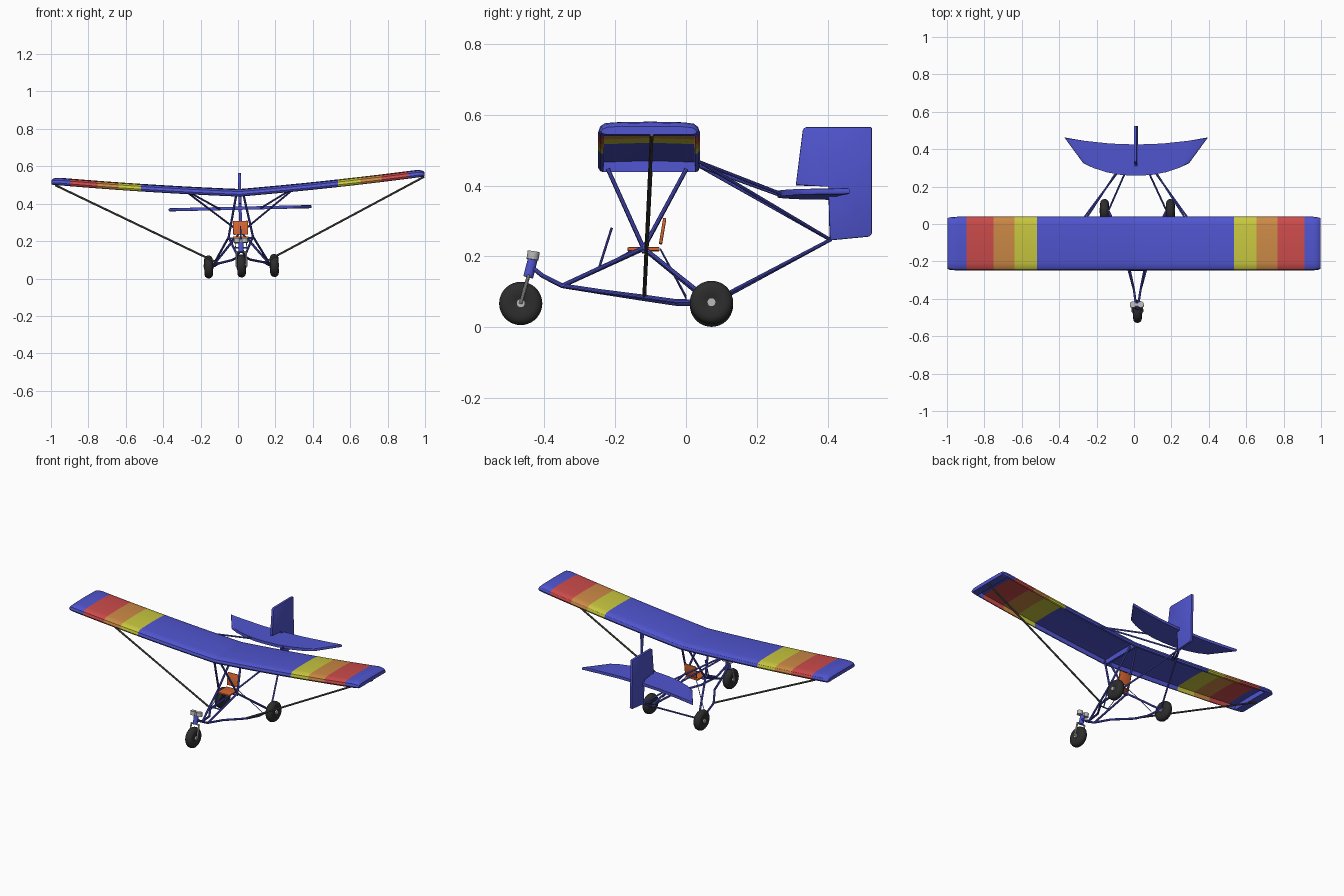
import bpy, bmesh, math
from mathutils import Matrix, Vector

if "Cube" in bpy.data.objects:
    bpy.data.objects.remove(bpy.data.objects["Cube"])

# the whole aircraft leans slightly: right wing high
LEAN = Matrix.Translation((0.02, 0, 0)) @ Matrix.Rotation(-0.0225, 4, 'Y')


def mat(name, r, g, b):
    m = bpy.data.materials.new(name)
    m.diffuse_color = (r, g, b, 1)
    m.use_nodes = True
    m.node_tree.nodes["Principled BSDF"].inputs["Base Color"].default_value = m.diffuse_color
    return m


BLUE = mat("blue", .08, .09, .62)
RED = mat("red", .60, .07, .07)
AMBER = mat("amber", .60, .25, .06)
YELLOW = mat("yellow", .58, .57, .05)
ORANGE = mat("seat_orange", .66, .13, .03)
BLACK = mat("tyre_black", .026, .026, .026)
SILVER = mat("silver", .48, .48, .48)
GREY = mat("strut_grey", .095, .095, .08)


def finish(name, bm, mats, smooth=35):
    bmesh.ops.recalc_face_normals(bm, faces=bm.faces)
    me = bpy.data.meshes.new(name)
    bm.to_mesh(me)
    bm.free()
    me.transform(LEAN)
    for m in mats:
        me.materials.append(m)
    me.shade_smooth()
    me.set_sharp_from_angle(angle=math.radians(smooth))
    ob = bpy.data.objects.new(name, me)
    bpy.context.collection.objects.link(ob)
    return ob


def loft(bm, rings, caps=True, index=None):
    vs = [[bm.verts.new(p) for p in r] for r in rings]
    n = len(vs[0])
    for i in range(len(vs) - 1):
        for j in range(n):
            k = (j + 1) % n
            f = bm.faces.new((vs[i][j], vs[i][k], vs[i + 1][k], vs[i + 1][j]))
            if index:
                f.material_index = index(f.calc_center_median())
    if caps:
        bm.faces.new(vs[0])
        bm.faces.new(vs[-1])


def tubes(name, paths, r, m, mirror=True, sides=10):
    """Round tubes along point paths, optionally mirrored in x."""
    bm = bmesh.new()
    for path in paths:
        for s in ((1, -1) if mirror else (1,)):
            pts = [Vector((s * x, y, z)) for x, y, z in path]
            for a, b in zip(pts, pts[1:]):
                d = b - a
                M = Matrix.Translation((a + b) / 2) @ d.to_track_quat('Z', 'Y').to_matrix().to_4x4()
                bmesh.ops.create_cone(bm, cap_ends=True, segments=sides, radius1=r,
                                      radius2=r, depth=d.length + r * .6, matrix=M)
    return finish(name, bm, [m])


def plate(name, outline, depth, m, bevel=.004):
    """Flat outline thickened along depth, with softened rim."""
    bm = bmesh.new()
    d = Vector(depth) / 2
    loft(bm, [[Vector(p) - d for p in outline], [Vector(p) + d for p in outline]])
    bmesh.ops.bevel(bm, geom=bm.edges[:], offset=bevel, segments=2, affect='EDGES', profile=.5)
    return finish(name, bm, [m], 30)


# --- wing: hollow-bottomed section lofted along the span, striped by span ---
OUTER = [(-.234, 0), (-.243, .003), (-.248, .012), (-.243, .027), (-.23, .036), (-.205, .039),
         (-.1, .041), (-.005, .039), (.022, .035), (.034, .026), (.039, .012), (.035, .003), (.027, 0)]
INNER = [(.026, .0), (.024, .028), (-.1, .032), (-.232, .028), (-.233, 0)]


def wing_z(x):
    return .438 + .062 * abs(x) + .024 * x * x


def section(x, solid, inset=0, squash=1):
    pts = []
    for y, z in OUTER:
        c = -.105
        pts.append((x, c + (y - c) * (1 - inset), wing_z(x) + z * squash))
    for y, z in INNER:
        c = -.105
        pts.append((x, c + (y - c) * (1 - inset), wing_z(x) + (0 if solid else z)))
    return pts


def stripe(c):
    a = abs(c.x)
    return 1 if .76 < a < .903 else 2 if .647 < a <= .76 else 3 if .527 < a <= .647 else 0


half = [(.006, True, 0, 1), (.0061, False, 0, 1)]
half += [(x, False, 0, 1) for x in (.09, .18, .27, .36, .45, .527, .59, .647, .70, .76, .83, .903, .95)]
half += [(.9501, True, 0, 1), (.97, True, .008, .95), (.987, True, .025, .82), (.998, True, .06, .55)]
rings = []
for s, seq in ((-1, half[::-1]), (1, half)):
    for a, solid, inset, sq in seq:
        x = s * a - (.008 if a > .96 else 0)
        rings.append(section(x, solid, inset, sq))
bm = bmesh.new()
loft(bm, rings, True, stripe)
finish("wing", bm, [BLUE, RED, AMBER, YELLOW], 32)

# --- tailplane: swept outline with bowed edges ---
right = [(.0, .258), (.08, .262), (.16, .277), (.23, .3), (.283, .325), (.384, .463),
         (.28, .445), (.14, .43), (0, .425)]
outline = right + [(-x, y) for x, y in right[-2:0:-1]]
plate("tailplane", [(x, y, .376) for x, y in outline], (0, 0, .017), BLUE)

# --- fin with rudder reaching below the tailplane ---
fin = [(.31, .4), (.33, .558), (.337, .565), (.525, .565), (.525, .263), (.518, .256), (.405, .245), (.405, .4)]
plate("fin", [(0, y, z) for y, z in fin], (.016, 0, 0), BLUE, .003)

# --- fuselage tubes (right half, mirrored) ---
NOSE, KNEE = (.004, -.43, .165), (.018, -.35, .117)
JOINT, AXLE = (.065, -.12, .223), (.155, .072, .068)
POST = (.003, .408, .247)
tubes("lower_frame", [[NOSE, (.01, -.405, .145), KNEE, (.048, -.24, .1), (.125, -.12, .083),
                       (.145, -.03, .07), AXLE]], .0062, BLUE)
tubes("cabin_frame", [[(.02, -.22, .445), JOINT, AXLE],
                      [(.02, .0, .445), JOINT, KNEE]], .006, BLUE)
tubes("tail_boom", [[AXLE, POST],
                    [(.28, .03, .466), POST],
                    [(.265, .03, .464), (.11, .27, .374)]], .005, BLUE)
tubes("seat_crossbar", [[(.065, -.12, .215), (-.065, -.12, .215)]], .006, BLUE, False)
tubes("seat_stays", [[(.035, -.072, .22), (.145, .0, .085)],
                     [(.03, -.155, .215), (.03, -.25, .163)]], .002, BLUE)
tubes("control_stick", [[(0, -.247, .163), (0, -.21, .28)]], .0035, BLUE, False)
tubes("stick_mount", [[(.035, -.247, .165), (-.035, -.247, .165)]], .004, BLUE, False)

# --- long wing struts ---
tubes("wing_strut", [[(.125, -.118, .085), (.985, -.097, .521)]], .0055, GREY)

# --- seat ---
plate("seat_base", [(-.042, -.165, .22), (.042, -.165, .22), (.042, -.075, .22), (-.042, -.075, .22)],
      (0, 0, .01), ORANGE, .002)
plate("seat_back", [(-.04, -.072, .235), (.04, -.072, .235), (.04, -.06, .308), (-.04, -.06, .308)],
      (0, .009, -.001), ORANGE, .002)


# --- wheels ---
def wheel(name, x, y, z):
    prof = [(-.018, .012), (-.021, .02), (-.023, .04), (-.02, .051), (-.013, .058), (-.005, .061)]
    prof += [(-dx, r) for dx, r in prof[::-1]]
    n = 36
    bm = bmesh.new()
    loft(bm, [[(x + dx, y + r * math.cos(2 * math.pi * k / n), z + r * math.sin(2 * math.pi * k / n))
               for k in range(n)] for dx, r in prof])
    finish(name + "_tyre", bm, [BLACK], 40)
    tubes(name + "_hub", [[(x - .022, y, z), (x + .022, y, z)]], .0125, SILVER, False, 16)


wheel("left_wheel", -.176, .072, .066)
wheel("right_wheel", .176, .072, .066)
wheel("nose_wheel", 0, -.467, .067)

# --- nose fork and steering head ---
tubes("nose_fork", [[(.028, -.467, .067), (.026, -.446, .142), (0, -.445, .145)]], .005, SILVER)
tubes("steering_head", [[(0, -.445, .145), (0, -.434, .188)]], .014, BLUE, False, 16)
tubes("steering_caps", [[(.021, -.433, .196), (.021, -.431, .209)]], .017, SILVER, True, 18)
tubes("steering_stem", [[(0, -.434, .188), (0, -.431, .206)]], .009, SILVER, False, 12)
